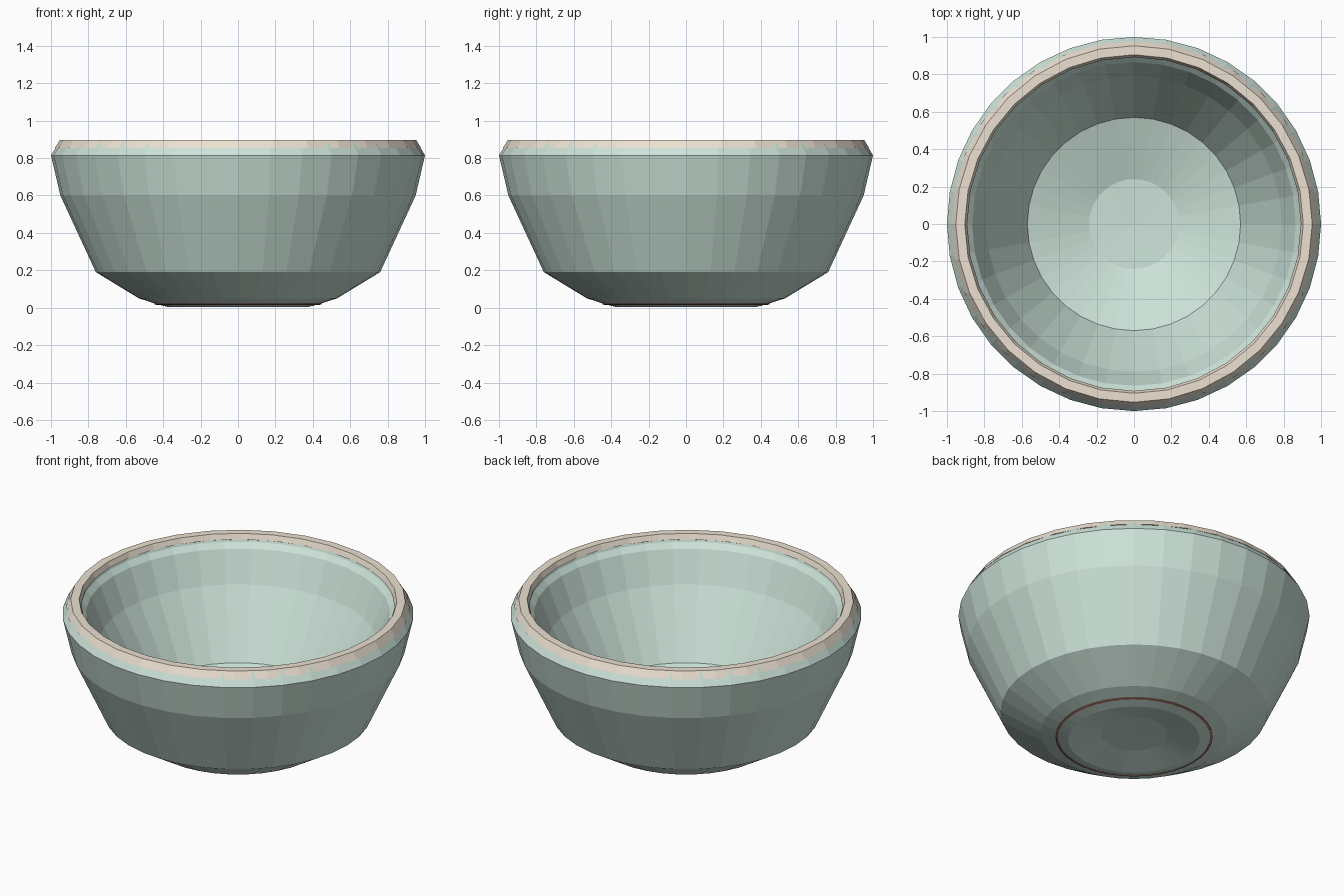
import bpy, bmesh
from math import sin, cos, pi

if "Cube" in bpy.data.objects:
    bpy.data.objects.remove(bpy.data.objects["Cube"])


def material(name, rgb):
    m = bpy.data.materials.new(name)
    m.diffuse_color = (*rgb, 1)
    m.use_nodes = True
    m.node_tree.nodes["Principled BSDF"].inputs["Base Color"].default_value = m.diffuse_color
    return m


def lathe(name, profile, sides, mat, closed=False):
    """Spin an (r, z) profile round z; r = 0 makes a pole."""
    bm = bmesh.new()
    rings = []
    for r, z in profile:
        if r == 0:
            rings.append([bm.verts.new((0, 0, z))] * sides)
        else:
            rings.append([bm.verts.new((r * cos(2 * pi * i / sides),
                                        r * sin(2 * pi * i / sides), z))
                          for i in range(sides)])
    pairs = list(zip(rings, rings[1:]))
    if closed:
        pairs.append((rings[-1], rings[0]))
    for a, b in pairs:
        for i in range(sides):
            j = (i + 1) % sides
            bm.faces.new(dict.fromkeys((a[i], a[j], b[j], b[i])))
    bmesh.ops.recalc_face_normals(bm, faces=bm.faces)
    mesh = bpy.data.meshes.new(name)
    bm.to_mesh(mesh)
    bm.free()
    mesh.materials.append(mat)
    ob = bpy.data.objects.new(name, mesh)
    bpy.context.collection.objects.link(ob)
    return ob


green = material("green_glaze", (0.61, 0.77, 0.70))
cream = material("cream_glaze", (0.84, 0.75, 0.64))
brown = material("brown_clay", (0.42, 0.20, 0.15))

# Bowl: hollow underside, outer wall, lip, inner wall, floor
lathe("bowl", [
    (0, 0.045), (0.19, 0.042), (0.375, 0.004), (0.43, 0.018),
    (0.53, 0.05), (0.76, 0.19), (0.95, 0.60), (1.0, 0.815),
    (0.95, 0.895), (0.91, 0.895), (0.893, 0.85), (0.865, 0.82),
    (0.79, 0.63), (0.57, 0.24), (0.24, 0.125), (0, 0.115)], 36, green)

# Cream band over the lip; the bowl's corners break through its lower edge
lathe("rim_band", [
    (0.978, 0.855), (0.953, 0.897), (0.905, 0.897), (0.892, 0.865),
    (0.92, 0.85)], 32, cream, closed=True)

# Thin unglazed line round the foot
lathe("foot_ring", [
    (0.435, 0.015), (0.447, 0.019), (0.447, 0.03), (0.435, 0.03)],
    36, brown, closed=True)
